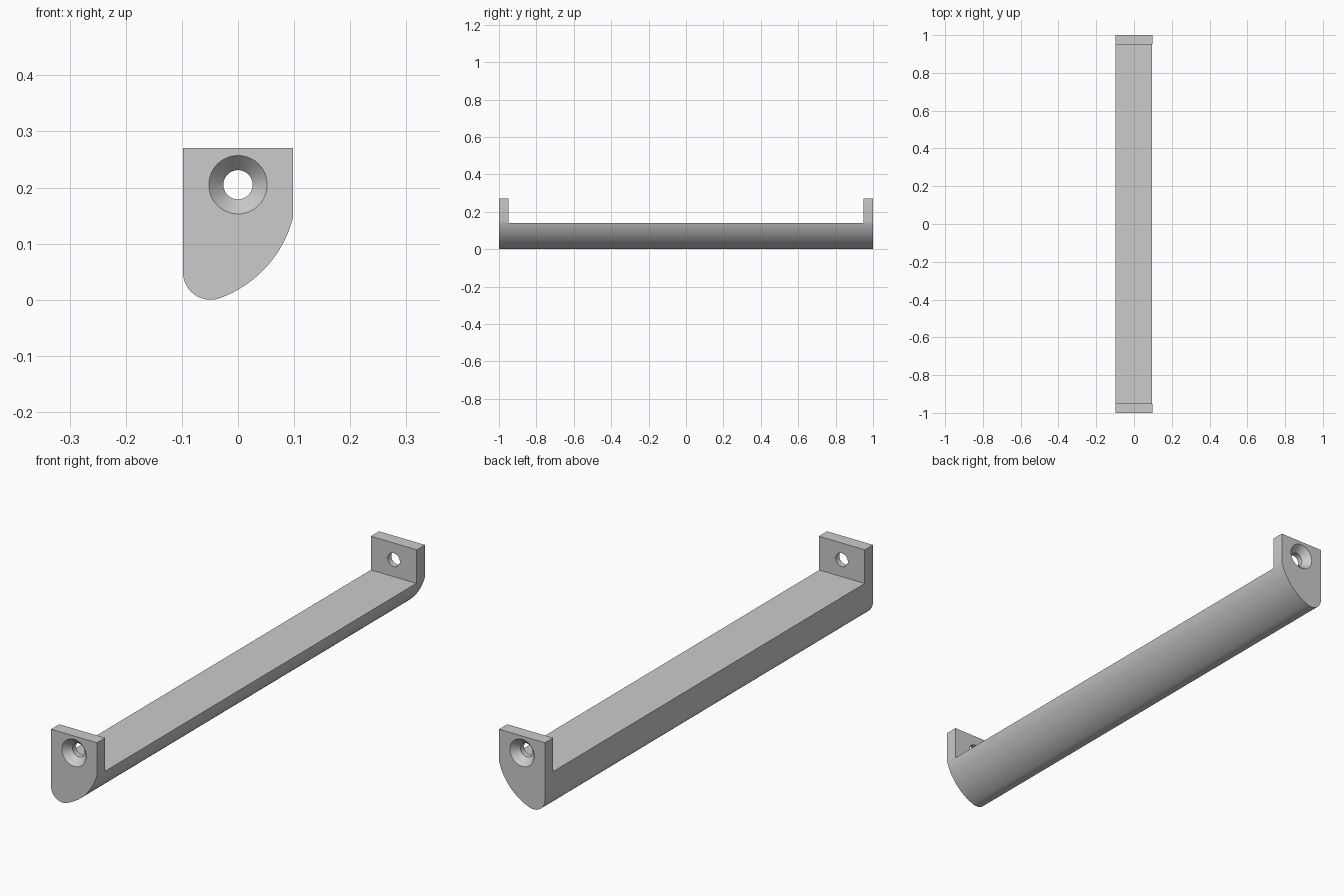
import bpy, bmesh, math

cube = bpy.data.objects.get("Cube")
if cube:
    bpy.data.objects.remove(cube, do_unlink=True)

HALF_W, TOP, LEDGE, THICK = 0.098, 0.27, 0.14, 0.05
HOLE_Z, HOLE_R, SINK_R, SINK_DEPTH = 0.205, 0.026, 0.052, 0.028

grey = bpy.data.materials.new("plain grey")
grey.use_nodes = True
colour = (0.6, 0.6, 0.6, 1)
grey.diffuse_color = colour
grey.node_tree.nodes["Principled BSDF"].inputs["Base Color"].default_value = colour


def extrude_profile(name, points, y0, y1):
    """Prism along y from (x, z) points."""
    bm = bmesh.new()
    face = bm.faces.new([bm.verts.new((x, y0, z)) for x, z in points])
    new = bmesh.ops.extrude_face_region(bm, geom=[face])["geom"]
    bmesh.ops.translate(bm, vec=(0, y1 - y0, 0),
                        verts=[v for v in new if isinstance(v, bmesh.types.BMVert)])
    return finish(name, bm)


def lathe_y(name, profile, segments=64):
    """Solid of revolution about the hole axis from (radius, y) points."""
    bm = bmesh.new()
    rings = []
    for r, y in profile:
        rings.append([bm.verts.new((r * math.cos(a), y, HOLE_Z + r * math.sin(a)))
                      for a in (math.tau * i / segments for i in range(segments))])
    for low, high in zip(rings, rings[1:]):
        for i in range(segments):
            j = (i + 1) % segments
            bm.faces.new((low[i], low[j], high[j], high[i]))
    bm.faces.new(rings[0])
    bm.faces.new(rings[-1])
    return finish(name, bm)


def finish(name, bm):
    bmesh.ops.recalc_face_normals(bm, faces=bm.faces[:])
    mesh = bpy.data.meshes.new(name)
    bm.to_mesh(mesh)
    bm.free()
    mesh.materials.append(grey)
    obj = bpy.data.objects.new(name, mesh)
    bpy.context.collection.objects.link(obj)
    return obj


def arc(cx, cz, r, start, end, steps):
    angles = [math.radians(start + (end - start) * i / steps) for i in range(steps + 1)]
    return [(cx + r * math.cos(a), cz + r * math.sin(a)) for a in angles]


# Cross-section: flat back, small rounded toe, large curved belly
toe_r, belly_r, join = 0.049, 0.208, -70
toe_x, toe_z = -HALF_W + toe_r, toe_r
reach = belly_r - toe_r
belly_x = toe_x - reach * math.cos(math.radians(join))
belly_z = toe_z - reach * math.sin(math.radians(join))
belly_end = -math.degrees(math.acos((HALF_W - belly_x) / belly_r))
outline = [(HALF_W, TOP), (-HALF_W, TOP)]
outline += arc(toe_x, toe_z, toe_r, -180, join, 20)
outline += arc(belly_x, belly_z, belly_r, join, belly_end, 32)[1:]
handle = extrude_profile("mounting_bar", outline, -1, 1)

# Cutters: the recess between the end tabs, and a countersunk hole in each tab
inner = 1 - THICK
recess = [(-0.2, LEDGE), (0.2, LEDGE), (0.2, 0.4), (-0.2, 0.4)]
cutters = [extrude_profile("recess_cutter", recess, -inner, inner)]
for side, label in ((-1, "front"), (1, "back")):
    lip = 0.01
    profile = [(SINK_R + lip * (SINK_R - HOLE_R) / SINK_DEPTH, side * (1 + lip)),
               (HOLE_R, side * (1 - SINK_DEPTH)),
               (HOLE_R, side * (inner - lip))]
    cutters.append(lathe_y(label + "_hole_cutter", profile))

bpy.context.view_layer.objects.active = handle
handle.select_set(True)
for cutter in cutters:
    cutter.hide_render = True
    cut = handle.modifiers.new(cutter.name, "BOOLEAN")
    cut.operation, cut.solver, cut.object = "DIFFERENCE", "EXACT", cutter
    bpy.ops.object.modifier_apply(modifier=cut.name)
    bpy.data.objects.remove(cutter, do_unlink=True)

bpy.ops.object.select_all(action="DESELECT")
handle.select_set(True)
bpy.ops.object.shade_smooth_by_angle(angle=math.radians(25))
